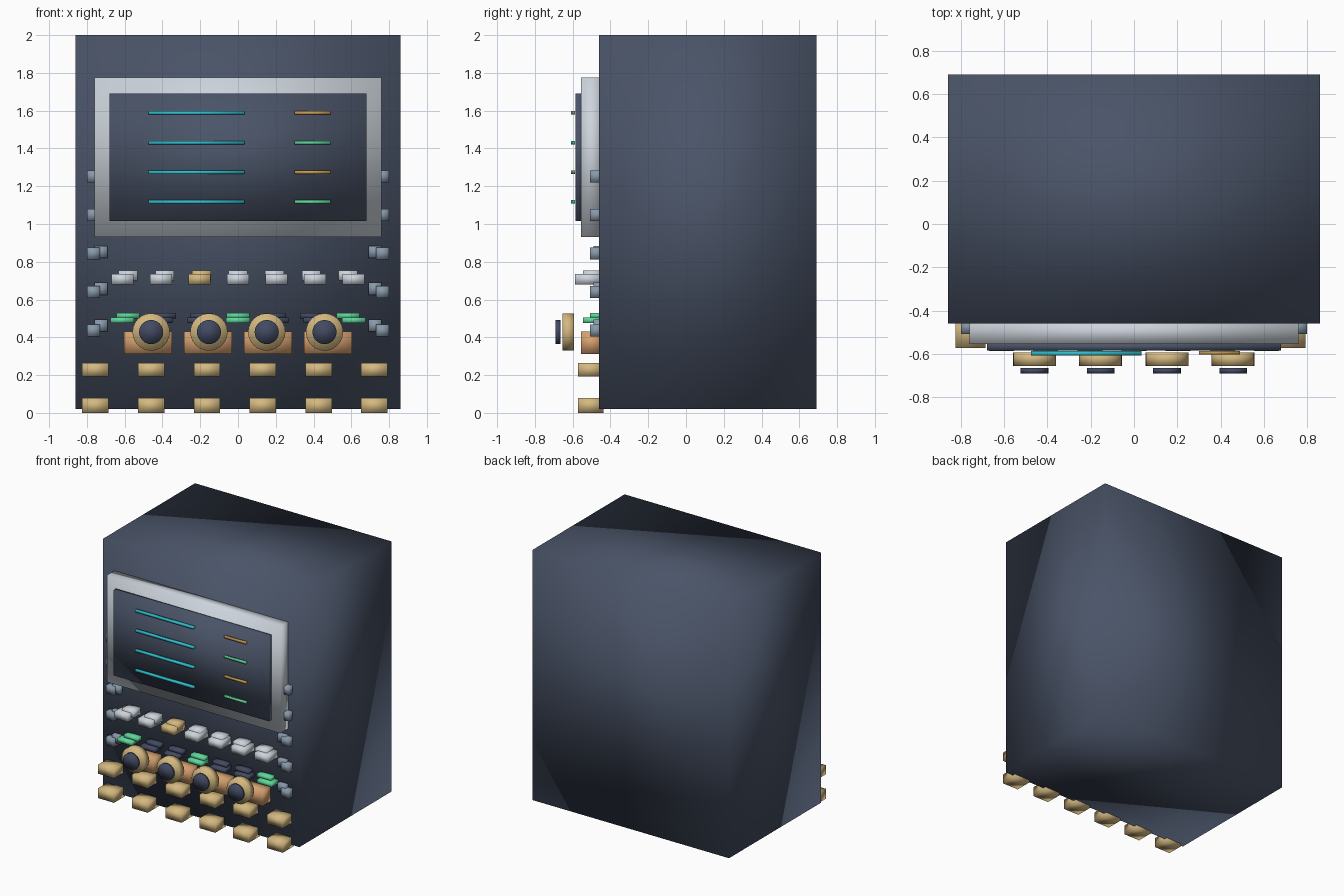
import bpy, bmesh, math
from mathutils import Matrix

cube = bpy.data.objects.get("Cube")
if cube:
    bpy.data.objects.remove(cube, do_unlink=True)


def material(name, srgb):
    col = [((c / 255 + 0.055) / 1.055) ** 2.4 for c in srgb] + [1]
    m = bpy.data.materials.new(name)
    m.use_nodes = True
    m.diffuse_color = col
    node = next(n for n in m.node_tree.nodes if n.type == "BSDF_PRINCIPLED")
    node.inputs["Base Color"].default_value = col
    return m


SLATE = material("slate", (74, 84, 104))
SILVER = material("silver", (205, 212, 220))
TEAL = material("teal", (48, 190, 205))
AMBER = material("amber", (200, 155, 85))
GREEN = material("green", (95, 215, 155))
BRASS = material("brass", (212, 184, 128))
PEACH = material("peach", (216, 162, 112))
STEEL = material("steel", (136, 153, 170))
INDIGO = material("indigo", (66, 74, 98))


def finish(bm, name, mat):
    me = bpy.data.meshes.new(name)
    for f in bm.faces:
        f.smooth = True
    bm.to_mesh(me)
    bm.free()
    me.materials.append(mat)
    ob = bpy.data.objects.new(name, me)
    bpy.context.collection.objects.link(ob)
    return ob


def box(name, mat, x, y, z):
    """Softly shaded box from (min, max) pairs."""
    bm = bmesh.new()
    bmesh.ops.create_cube(bm, size=1)
    for v in bm.verts:
        v.co = [r[0] if c < 0 else r[1] for r, c in zip((x, y, z), v.co)]
    return finish(bm, name, mat)


def disc(name, mat, x, z, radius, y):
    """Cylinder facing the front."""
    bm = bmesh.new()
    turn = Matrix.Translation((x, sum(y) / 2, z)) @ Matrix.Rotation(math.pi / 2, 4, "X")
    bmesh.ops.create_cone(bm, cap_ends=True, segments=24, radius1=radius,
                          radius2=radius, depth=y[1] - y[0], matrix=turn)
    return finish(bm, name, mat)


def span(c, size):
    return (c - size / 2, c + size / 2)


FACE = -0.46   # front of the cabinet
BURIED = -0.44

# Cabinet, bezel and screen
box("cabinet", SLATE, (-0.86, 0.86), (FACE, 0.69), (0.02, 2.0))
box("bezel", SILVER, (-0.76, 0.76), (-0.555, BURIED), (0.93, 1.775))
box("screen", SLATE, (-0.68, 0.68), (-0.585, -0.55), (1.015, 1.69))

# Readout bars on the screen
for i in range(4):
    z = span(1.588 - i * 0.157, 0.018)
    box(f"long_bar_{i}", TEAL, (-0.475, 0.035), (-0.608, -0.587), z)
    box(f"short_bar_{i}", GREEN if i % 2 else AMBER, (0.3, 0.49), (-0.602, -0.587), z)

# Two staggered tiers of upper and lower keys
for i in range(-3, 4):
    front, back = i * 0.204, i * 0.194
    mat = BRASS if i == -1 else SILVER
    box(f"upper_key_{i + 3}", mat, span(front, 0.115), (-0.587, BURIED), (0.68, 0.735))
    box(f"upper_key_back_{i + 3}", mat, span(back, 0.1), (-0.545, BURIED), (0.7, 0.753))
    mat = INDIGO if i % 3 else GREEN
    box(f"lower_key_{i + 3}", mat, span(front, 0.125), (-0.545, BURIED), (0.475, 0.505))
    box(f"lower_key_back_{i + 3}", mat, span(back, 0.12), (-0.508, BURIED), (0.5, 0.53))

# Knobs with dark caps, each in front of a wide pad
for i in range(4):
    x = -0.46 + i * 0.306
    box(f"pad_{i}", PEACH, span((i - 1.5) * 0.318, 0.255), (-0.555, BURIED), (0.312, 0.43))
    disc(f"knob_{i}", BRASS, x, 0.428, 0.099, (-0.655, -0.593))
    disc(f"knob_cap_{i}", INDIGO, x, 0.428, 0.064, (-0.69, -0.665))

# Two rows of blocks along the foot
for row, z in enumerate(((0.0, 0.078), (0.193, 0.265))):
    for i in range(6):
        box(f"foot_block_{row}_{i}", BRASS, span(-0.755 + i * 0.2955, 0.14),
            (-0.572, -0.436), z)

# Small side tabs, in an outer and an inner column on each edge
for side, s in (("left", 1), ("right", -1)):
    for i in range(5):
        box(f"{side}_outer_tab_{i}", STEEL, span(s * 0.765, 0.07),
            (-0.508, BURIED), span(0.436 + i * 0.204, 0.064))
        box(f"{side}_inner_tab_{i}", STEEL, span(s * 0.725, 0.068),
            (-0.49, BURIED), span(0.462 + i * 0.195, 0.064))
